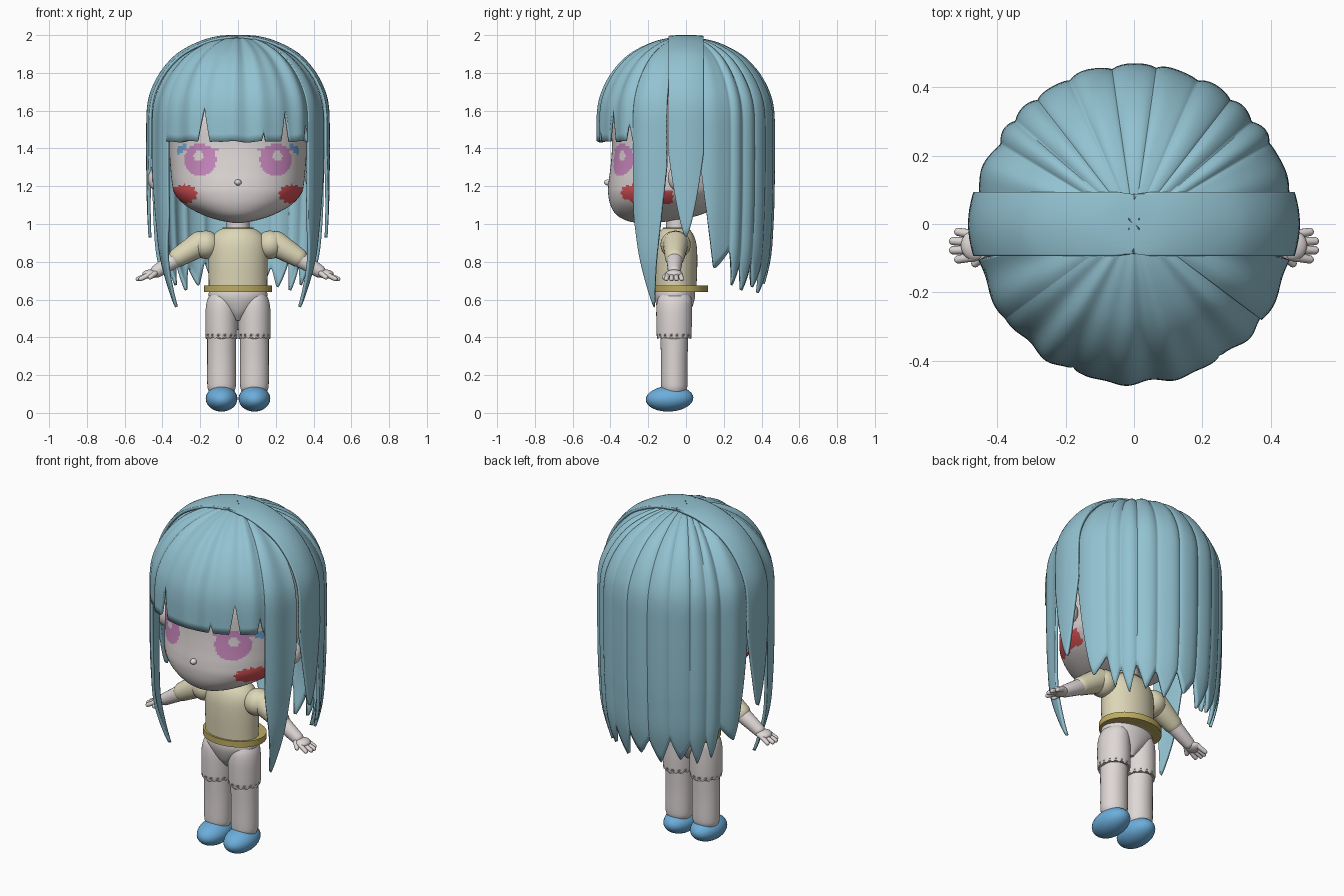
import bpy, bmesh, math, random
from mathutils import Vector

if "Cube" in bpy.data.objects:
    bpy.data.objects.remove(bpy.data.objects["Cube"])

random.seed(4)


def colour(name, r, g, b):
    m = bpy.data.materials.new(name)
    m.diffuse_color = (r, g, b, 1)
    m.use_nodes = True
    m.node_tree.nodes["Principled BSDF"].inputs["Base Color"].default_value = m.diffuse_color
    return m


SKIN = colour("pale skin", .73, .68, .67)
HAIR = colour("sky hair", .29, .54, .64)
CREAM = colour("cream cloth", .72, .67, .47)
GOLD = colour("gold trim", .52, .41, .12)
BLUE = colour("shoe blue", .15, .42, .71)
PINK = colour("eye pink", .60, .25, .53)
RED = colour("cheek red", .66, .08, .09)


def make(name, verts, faces, mats, merge=False):
    me = bpy.data.meshes.new(name)
    me.from_pydata(verts, [], faces)
    if merge:
        bm = bmesh.new()
        bm.from_mesh(me)
        bmesh.ops.remove_doubles(bm, verts=bm.verts, dist=1e-5)
        bm.to_mesh(me)
        bm.free()
    ob = bpy.data.objects.new(name, me)
    bpy.context.collection.objects.link(ob)
    for m in mats:
        me.materials.append(m)
    bpy.context.view_layer.objects.active = ob
    ob.select_set(True)
    bpy.ops.object.shade_smooth_by_angle(angle=math.radians(45))
    ob.select_set(False)
    return ob


def spline(rows, steps):
    """Catmull-Rom through rows of numbers."""
    out = []
    for i in range(len(rows) - 1):
        p = [rows[max(0, min(len(rows) - 1, i + k))] for k in (-1, 0, 1, 2)]
        for s in range(steps):
            t = s / steps
            out.append([b + .5 * t * (c - a + t * (2 * a - 5 * b + 4 * c - d + t * (3 * (b - c) + d - a)))
                        for a, b, c, d in zip(*p)])
    return out + [list(rows[-1])]


def loft(name, rows, mat, n=48, steps=4, power=2.0, mats=None):
    """Stack of rounded sections: z, centre x, centre y, radius x, radius y."""
    rows = spline(rows, steps) if steps > 1 else rows
    v, f = [], []
    for z, cx, cy, rx, ry in rows:
        for i in range(n):
            a = math.tau * i / n
            c, s = math.cos(a), math.sin(a)
            v.append((cx + rx * math.copysign(abs(c) ** (2 / power), c),
                      cy + ry * math.copysign(abs(s) ** (2 / power), s), z))
    for j in range(len(rows) - 1):
        for i in range(n):
            k = (i + 1) % n
            f.append((j * n + i, j * n + k, j * n + n + k, j * n + n + i))
    f += [tuple(reversed(range(n))), tuple(range(len(v) - n, len(v)))]
    return make(name, v, f, mats or [mat])


def ball(name, loc, rad, mat, rot=0.0):
    rows = [(-math.cos(math.pi * k / 16), 0, 0, max(.004, math.sin(math.pi * k / 16)),
             max(.004, math.sin(math.pi * k / 16))) for k in range(17)]
    ob = loft(name, rows, mat, n=28, steps=1)
    ob.location, ob.scale, ob.rotation_euler = loc, rad, (rot, 0, 0)
    return ob


def limb(name, p, q, r1, r2, mat, n=20):
    """Round-ended taper between two points."""
    p, q = Vector(p), Vector(q)
    d = (q - p).length
    rows = [(-r1 * math.cos(math.pi * k / 12), 0, 0, max(.001, r1 * math.sin(math.pi * k / 12)),) for k in range(7)]
    rows += [(d + r2 * math.sin(math.pi * k / 12), 0, 0, max(.001, r2 * math.cos(math.pi * k / 12)),) for k in range(7)]
    ob = loft(name, [r + (r[3],) for r in rows], mat, n=n, steps=1)
    ob.location = p
    ob.rotation_euler = (q - p).to_track_quat('Z', 'Y').to_euler()
    return ob


# ---- head with painted eyes and cheeks ----
HEAD = [(1.005, .02, -.26, -.18), (1.02, .10, -.32, -.05), (1.05, .19, -.37, .08), (1.10, .28, -.40, .18),
        (1.16, .335, -.412, .24), (1.22, .35, -.41, .28), (1.30, .358, -.40, .31), (1.40, .365, -.392, .33),
        (1.55, .37, -.39, .34), (1.70, .34, -.35, .31), (1.82, .25, -.26, .22), (1.90, .08, -.10, .06)]
head = loft("head", [(z, 0, (f + b) / 2, w, (b - f) / 2) for z, w, f, b in HEAD], SKIN,
            n=200, steps=10, power=2.15, mats=[SKIN, PINK, RED, BLUE])
for p in head.data.polygons:
    x, y, z = abs(p.center.x), p.center.y, p.center.z
    if y > -.07:
        continue
    eye = math.hypot((x - .2) / .085, (z - 1.34) / .085)
    glint = math.hypot(x - .21, z - 1.36)
    cheek = math.hypot((x - .285) / .068, (z - 1.157) / .05)
    wobble = .1 * math.sin(13 * math.atan2(z - 1.157, x - .285))
    if cheek < 1 + wobble:
        p.material_index = 2
    elif (eye < 1 and glint > .025) or (.1 < x < .29 and abs(z - 1.40 + .5 * (x - .2) ** 2) < .008 and y < -.2):
        p.material_index = 1
    elif .27 < x < .32 and abs(z - 1.40 + .6 * (x - .295)) < .02:
        p.material_index = 3
ball("nose", (0, -.412, 1.22), (.018, .022, .016), SKIN)
ball("left_ear", (-.435, -.055, 1.245), (.045, .04, .065), SKIN)
ball("right_ear", (.40, -.055, 1.245), (.045, .04, .065), SKIN)
loft("neck", [(.93, 0, -.05, .06, .055), (1.08, 0, -.05, .06, .055)], SKIN)

# ---- torso and trims ----
loft("shirt", [(.64, 0, -.055, .155, .11), (.70, 0, -.055, .155, .112), (.80, 0, -.055, .157, .115),
               (.88, 0, -.055, .155, .112), (.93, 0, -.055, .14, .10), (.965, 0, -.055, .105, .08),
               (.98, 0, -.055, .07, .06)], CREAM)


def band(name, z0, z1, cy, rx, ry, t):
    rows = [(z0, 0, cy, rx - t, ry - t), (z0, 0, cy, rx, ry), (z1, 0, cy, rx, ry), (z1, 0, cy, rx - t, ry - t)]
    loft(name, rows, GOLD, steps=1)


band("belt", .64, .675, -.03, .18, .147, .03)
band("collar", .955, .982, -.055, .082, .068, .015)
loft("pelvis", [(.49, 0, -.06, .02, .05), (.53, 0, -.06, .07, .08), (.58, 0, -.06, .13, .10),
                (.62, 0, -.06, .155, .108), (.655, 0, -.06, .15, .105)], SKIN)

for s, side in ((-1, "left"), (1, "right")):
    # ---- legs ----
    x = s * .087
    thigh = loft(side + "_thigh", [(.39, x, -.063, .083, .09), (.41, x, -.063, .085, .092), (.48, x, -.063, .086, .094),
                                   (.55, x, -.063, .084, .094), (.60, x, -.06, .075, .09), (.64, x, -.06, .055, .07)], SKIN, n=96)
    for v in thigh.data.vertices:
        if v.co.z < .405:
            v.co.z += .014 * abs(math.sin(8 * math.atan2(v.co.y + .063, v.co.x - x)))
    loft(side + "_shin", [(.10, x, -.062, .06, .055), (.125, x, -.062, .072, .066), (.16, x, -.062, .076, .07),
                          (.28, x, -.062, .076, .07), (.42, x, -.062, .076, .075)], SKIN)
    ball(side + "_shoe", (x, -.087, .075), (.084, .126, .068), BLUE, .05)

    # ---- arms and hands ----
    ball(side + "_shoulder", (s * .17, -.055, .89), (.075, .08, .075), CREAM)
    limb(side + "_sleeve", (s * .20, -.055, .895), (s * .315, -.06, .825), .068, .052, CREAM)
    limb(side + "_forearm", (s * .31, -.06, .825), (s * .43, -.062, .75), .046, .034, SKIN)
    ball(side + "_palm", (s * .465, -.063, .735), (.042, .045, .024), SKIN)
    for k in range(4):
        y = -.104 + .027 * k
        tip = .515 + (.015 if k in (1, 2) else 0)
        limb(side + "_finger", (s * .47, -.063 + (y + .063) * .8, .733), (s * tip, y, .709), .014, .012, SKIN, 12)
    limb(side + "_thumb", (s * .44, -.09, .738), (s * .465, -.115, .718), .015, .012, SKIN, 12)

# ---- hair ----
PROFILE = spline([(0, 1.985), (.1, 1.978), (.2, 1.945), (.3, 1.885), (.38, 1.80), (.435, 1.70), (.46, 1.6),
                  (.464, 1.45), (.463, 1.2), (.457, 1.0), (.44, .8), (.385, .60), (.34, .5)], 10)


def profile_at(t):
    i = min(int(t), len(PROFILE) - 2)
    return [a + (b - a) * (t - i) for a, b in zip(PROFILE[i], PROFILE[i + 1])]


def profile_end(z):
    for i in range(len(PROFILE) - 1):
        (_, a), (_, b) = PROFILE[i], PROFILE[i + 1]
        if a >= z >= b and a > b:
            return i + (a - z) / (a - b)
    return len(PROFILE) - 1


def hair(name, a0, a1, cols, end, side=1, lift=0.0, groove=None, strap=False, rows=44):
    """Sheet from crown to a shaped lower edge; angles in degrees from the side."""
    v, f = [], []
    for i in range(cols + 1):
        deg = a0 + (a1 - a0) * i / cols
        a, stop = math.radians(deg), profile_end(end(deg))
        for j in range(rows + 1):
            r, z = profile_at(stop * j / rows)
            fade = min(1, r / .3)
            g = (groove(deg) if groove else 0) * fade
            r = max(0, r + lift * fade + g)
            x, y = r * math.cos(a), r * math.sin(a)
            if strap:  # keeps its width over the crown
                y = max(-r, min(r, .47 * math.sin(a)))
                x = math.sqrt(max(0, r * r - y * y))
            v.append((side * x, y, z + lift + g * .5))
    for i in range(cols):
        for j in range(rows):
            q = i * (rows + 1) + j
            quad = (q, q + 1, q + rows + 2, q + rows + 1)
            f.append(quad if side > 0 else quad[::-1])
    ob = make(name, v, f, [HAIR], merge=True)
    m = ob.modifiers.new("thickness", 'SOLIDIFY')
    m.thickness = .016
    return ob


# fringe, straight cut with slits
SLITS = ((-113, 4.2, .19), (-57, 3.6, .18), (-73, 1.6, .05), (-40, 2.5, .10))


def fringe_end(d):
    return 1.432 + max([0] + [h * (1 - abs(d - c) / w) for c, w, h in SLITS])


def strands(d):
    return .005 * math.sin(math.radians(d * 14)) + .004 * math.sin(math.radians(d * 23 + 40))


hair("fringe", -151, -29, 190, fringe_end, lift=.004, groove=strands, rows=36)

# back hair, one pointed tip per lock: right edge angle, tip height
EDGES = [9, 31, 41, 52, 66, 82, 98, 114, 128, 139, 149, 171]
TIPS = [.76, .67, .64, .66, .63, .68, .64, .67, .64, .67, .76]
NOTCH = [1.35, .86, .78, .80, .77, .79, .78, .80, .77, .80, .86, 1.35]


def back_lock(d):
    k = max(i for i in range(len(TIPS)) if EDGES[i] <= d + 1e-6)
    return k, min(1, max(0, (d - EDGES[k]) / (EDGES[k + 1] - EDGES[k])))


def back_end(d):
    k, t = back_lock(min(d, 170.99))
    edge = NOTCH[k] if t < .5 else NOTCH[k + 1]
    return TIPS[k] + (edge - TIPS[k]) * abs(2 * t - 1) ** 1.25


def back_groove(d):
    k, t = back_lock(min(d, 170.99))
    return .014 * math.sin(math.pi * t) ** .7 - .006 + .4 * strands(d)


hair("back_hair", 9, 171, 240, back_end, groove=back_groove)

# side locks on both sides
for s, side in ((-1, "left"), (1, "right")):
    def front_end(d):
        tip = -27
        t = (d - tip) / 14 if d > tip else (tip - d) / 10
        return .55 + (.75 if d > tip else .5) * min(1, t) ** 1.3

    def middle_end(d):
        return .91 + .45 * abs(d / 11.5) ** 1.5

    hair(side + "_front_lock", -37, -13, 40, front_end, s, .004,
         lambda d: .006 * math.sin(math.radians((d + 37) * 15)))
    hair(side + "_middle_lock", -11.5, 11.5, 36, middle_end, s, .016,
         lambda d: .006 * math.cos(math.radians(d * 8)), strap=True)
